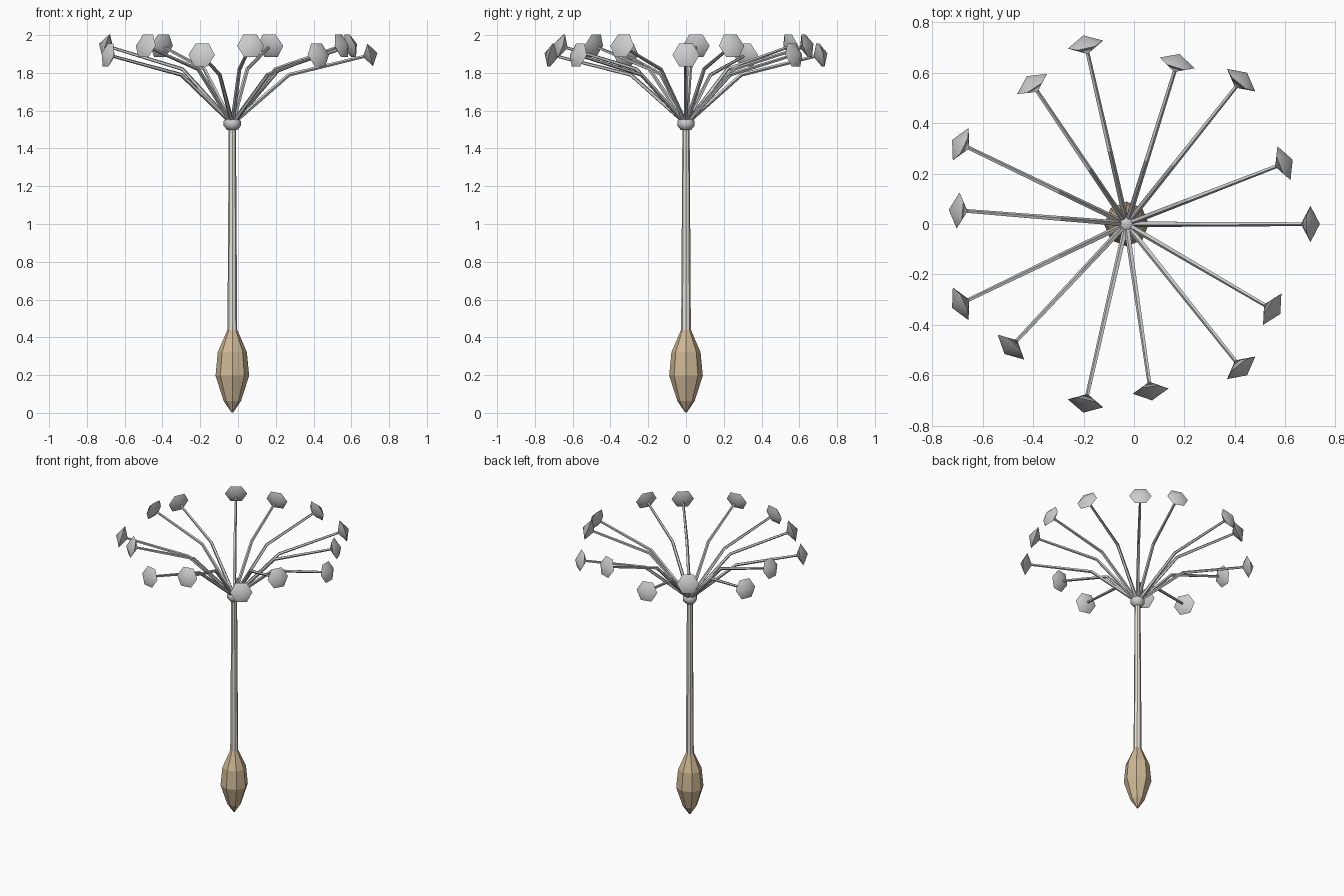
import bpy, bmesh, math
from mathutils import Vector, Matrix

if "Cube" in bpy.data.objects:
    bpy.data.objects.remove(bpy.data.objects["Cube"])

CX = -0.03  # the stalk axis sits slightly left of centre


def material(name, rgb):
    m = bpy.data.materials.new(name)
    m.diffuse_color = (*rgb, 1)
    m.use_nodes = True
    m.node_tree.nodes["Principled BSDF"].inputs["Base Color"].default_value = m.diffuse_color
    return m


def finish(name, bm, mat=None, smooth=False):
    bmesh.ops.recalc_face_normals(bm, faces=bm.faces)
    me = bpy.data.meshes.new(name)
    bm.to_mesh(me)
    bm.free()
    for p in me.polygons:
        p.use_smooth = smooth
    if mat:
        me.materials.append(mat)
    ob = bpy.data.objects.new(name, me)
    ob.location.x = CX
    bpy.context.collection.objects.link(ob)
    return ob


def tube(bm, points, radii, sides):
    """Skin a planar path with rings of the given radii; caps both ends."""
    pts = [Vector(p) for p in points]
    overall = (pts[-1] - pts[0]).normalized()
    side = overall.cross(Vector((0, 0, 1)))
    side = side.normalized() if side.length > 0.01 else Vector((1, 0, 0))
    rings = []
    for i, (p, r) in enumerate(zip(pts, radii)):
        d = Vector()
        if i > 0:
            d += (p - pts[i - 1]).normalized()
        if i < len(pts) - 1:
            d += (pts[i + 1] - p).normalized()
        up = side.cross(d.normalized())
        rings.append([bm.verts.new(p + r * (math.cos(a) * side + math.sin(a) * up))
                      for a in (math.tau * k / sides for k in range(sides))])
    for lo, hi in zip(rings, rings[1:]):
        for k in range(sides):
            n = (k + 1) % sides
            bm.faces.new((lo[k], lo[n], hi[n], hi[k]))
    bm.faces.new(rings[0])
    bm.faces.new(rings[-1])


brown = material("seed_brown", (0.62, 0.48, 0.30))
cream = material("stalk_cream", (0.80, 0.77, 0.70))

# Seed: faceted spindle
bm = bmesh.new()
profile = [(0.003, 0.005), (0.063, 0.046), (0.197, 0.089), (0.322, 0.077), (0.44, 0.026)]
tube(bm, [(0, 0, z) for z, r in profile], [r for z, r in profile], 8)
finish("seed", bm, brown)

# Stalk
bm = bmesh.new()
tube(bm, [(0, 0, 0.42), (0, 0, 1.53)], [0.026, 0.019], 8)
finish("stalk", bm, cream)

# Hub where the filaments meet
bm = bmesh.new()
bmesh.ops.create_uvsphere(bm, u_segments=8, v_segments=5, radius=0.048,
                          matrix=Matrix.Translation((0, 0, 1.532)) @ Matrix.Diagonal((1, 1, 0.85, 1)))
finish("hub", bm, smooth=True)

# Filaments with hexagonal bicone tufts, alternating long-low and short-high
for i in range(14):
    odd = i % 2
    ang = math.radians(360 / 14 * i - 4.6 * odd)
    knee_r, knee_z, tip_r, tip_z = (0.265, 1.82, 0.67, 1.943) if odd else (0.30, 1.79, 0.73, 1.895)
    out = Vector((math.cos(ang), math.sin(ang), 0))
    at = lambda r, z: out * r + Vector((0, 0, z))
    start, knee, tip = at(0.01, 1.54), at(knee_r, knee_z), at(tip_r, tip_z)

    bm = bmesh.new()
    tube(bm, [start, knee, tip], [0.012, 0.0105, 0.008], 5)
    finish(f"filament_{i + 1}", bm)

    bm = bmesh.new()
    axis = (tip - knee).normalized()
    side = axis.cross(Vector((0, 0, 1))).normalized()
    up = side.cross(axis)
    ring = [bm.verts.new(tip + 0.072 * (math.cos(a) * side + math.sin(a) * up))
            for a in (math.tau * k / 6 for k in range(6))]
    for s in (-1, 1):
        apex = bm.verts.new(tip + axis * 0.039 * s)
        for k in range(6):
            bm.faces.new((ring[k], ring[(k + 1) % 6], apex))
    tuft = finish(f"tuft_{i + 1}", bm, smooth=True)
    tuft.select_set(True)
    bpy.context.view_layer.objects.active = tuft

# Keep the tuft rims crisp
bpy.ops.object.shade_smooth_by_angle(angle=math.radians(50))
